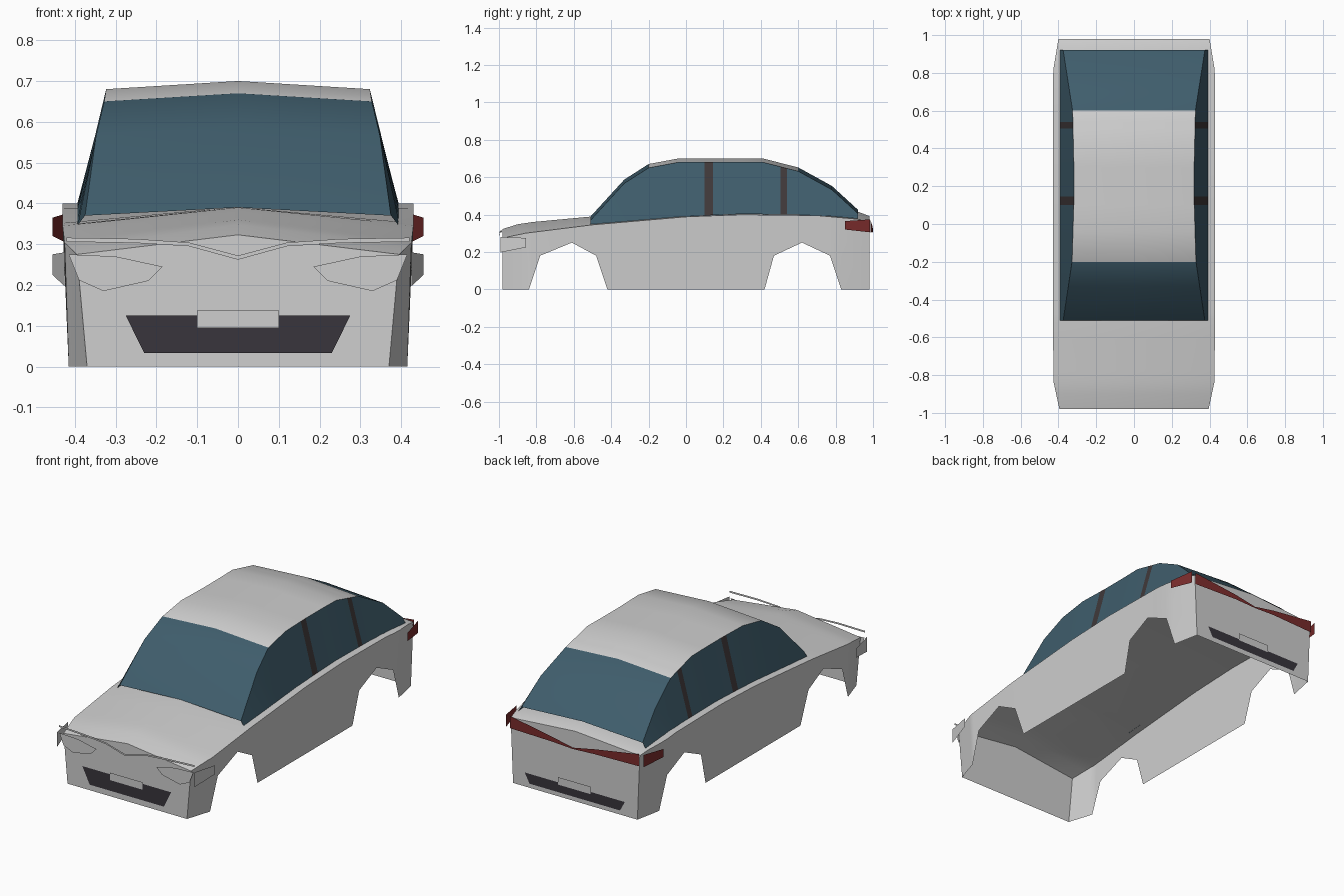
import bpy

cube = bpy.data.objects.get("Cube")
if cube:
    bpy.data.objects.remove(cube)


def material(name, rgb):
    m = bpy.data.materials.new(name)
    m.use_nodes = True
    m.diffuse_color = (*rgb, 1)
    m.node_tree.nodes["Principled BSDF"].inputs["Base Color"].default_value = (*rgb, 1)
    return m


PAINT = material("light grey paint", (0.62, 0.62, 0.62))
GLASS = material("blue tinted glass", (0.05, 0.11, 0.15))
PILLAR = material("dark brown trim", (0.05, 0.04, 0.042))
GRILLE = material("dark grille", (0.04, 0.035, 0.045))
RED = material("red lamp", (0.2, 0.025, 0.025))


def build(name, verts, faces, mats, smooth=False, rule=None):
    mesh = bpy.data.meshes.new(name)
    mesh.from_pydata(verts, [], faces)
    for m in mats:
        mesh.materials.append(m)
    if rule:
        for p in mesh.polygons:
            p.material_index = rule(p.center, p.normal)
    ob = bpy.data.objects.new(name, mesh)
    bpy.context.collection.objects.link(ob)
    if smooth:
        bpy.ops.object.select_all(action="DESELECT")
        ob.select_set(True)
        bpy.context.view_layer.objects.active = ob
        bpy.ops.object.shade_smooth_by_angle(angle=0.45)
    return ob


def along(points, y):
    """Linear interpolation through (y, value) points."""
    if y <= points[0][0]:
        return points[0][1]
    for (a, u), (b, v) in zip(points, points[1:]):
        if y <= b:
            return u + (v - u) * (y - a) / (b - a)
    return points[-1][1]


def loft(sections):
    """Join open five-point sections into strips."""
    n = len(sections[0])
    verts = [p for s in sections for p in s]
    faces = [(i * n + j, i * n + j + 1, i * n + n + j + 1, i * n + n + j)
             for i in range(len(sections) - 1) for j in range(n - 1)]
    return verts, faces


# Body shell: open underneath, with wheel arches in the lower edge
ARCH = [(-.84, 0), (-.78, .18), (-.61, .25), (-.48, .18), (-.42, 0),
        (.42, 0), (.47, .18), (.62, .25), (.77, .18), (.83, 0)]
BELT = [(-.98, .275), (-.86, .3), (-.5, .345), (0, .388), (.3, .4),
        (.7, .395), (.92, .375), (.98, .362)]
CREST = [(-.98, .323), (-.9, .348), (-.82, .36), (-.5, .39), (0, .4),
         (.7, .405), (.92, .415), (.98, .392)]
TOP_WIDTH = [(-.98, .395), (-.84, .425), (-.5, .43), (.8, .43), (.98, .4)]
LOW_WIDTH = [(-.98, .37), (-.84, .415), (.83, .415), (.98, .385)]

stations = sorted({p[0] for prof in (ARCH, BELT, CREST) for p in prof})
sections = []
for y in stations:
    low, belt = along(ARCH, y), along(BELT, y)
    w0, w1 = along(LOW_WIDTH, y), along(TOP_WIDTH, y)
    w0 += (w1 - w0) * low / belt
    sections.append([(-w0, y, low), (-w1, y, belt), (0, y, along(CREST, y)),
                     (w1, y, belt), (w0, y, low)])
verts, faces = loft(sections)
last = len(verts) - 5
faces += [(4, 3, 2, 1, 0), tuple(range(last, last + 5))]
build("body_shell", verts, faces, [PAINT], True)

# Cabin: roof, windscreens, side windows and pillars
ROOF = [(-.51, .39), (-.33, .587), (-.2, .67), (-.04, .7), (.41, .7),
        (.6, .652), (.78, .553), (.92, .425)]
ROOF_WIDTH = [(-.51, .375), (-.2, .328), (.2, .316), (.6, .325), (.92, .375)]
PILLARS = [(.1, .145), (.505, .54)]
stations = sorted({p[0] for p in ROOF} | {.3} | {y for p in PILLARS for y in p})
sections = []
for y in stations:
    z, w, belt = along(ROOF, y), along(ROOF_WIDTH, y), along(BELT, y) + .003
    edge = max(z - .02, belt + .012)
    sections.append([(-.393, y, belt), (-w, y, edge), (0, y, z),
                     (w, y, edge), (.393, y, belt)])
verts, faces = loft(sections)


def cabin_colour(c, n):
    if abs(c.x) > .25:
        return 2 if any(a < c.y < b for a, b in PILLARS) else 1
    return 0 if -.2 < c.y < .6 else 1


build("cabin", verts, faces, [PAINT, GLASS, PILLAR], True, cabin_colour)


# Plates on the nose and tail: outline in (x, z), facing along y
def plate(name, outline, y, mat):
    build(name, [(x, y, z) for x, z in outline], [tuple(range(len(outline)))], [mat])


def trapezoid(top, bottom, z1, z0):
    return [(-bottom, z0), (bottom, z0), (top, z1), (-top, z1)]


plate("front_grille", trapezoid(.275, .23, .125, .033), -.984, GRILLE)
plate("front_number_plate", trapezoid(.1, .1, .137, .095), -.989, PAINT)
plate("rear_grille", trapezoid(.31, .28, .08, .025)[::-1], .984, GRILLE)
plate("rear_number_plate", trapezoid(.1, .1, .112, .07)[::-1], .989, PAINT)


# Bands across the nose and tail: columns of (x, y, low z, high z), mirrored
def band(name, half, mat):
    columns = [(-x, y, a, b) for x, y, a, b in reversed(half[1:])] + half
    build(name, *loft([[(x, y, a), (x, y, b)] for x, y, a, b in columns]), [mat])


band("nose_strip", [(0, -1, .262, .272), (.12, -.998, .295, .304),
                    (.25, -.994, .303, .313), (.42, -.985, .306, .316)], PAINT)
band("tail_lamp_band", [(0, 1, .3, .308), (.13, .998, .306, .333),
                        (.4, .986, .305, .373)], RED)

# Lamps at the corners
for side, s in (("left", 1), ("right", -1)):
    lamp = [(.185, .245), (.22, .21), (.33, .185), (.39, .212), (.415, .275), (.3, .27)]
    plate(side + "_headlight", [(s * x, z) for x, z in lamp], -.987, PAINT)
    for name, y0, y1, za, zb, mat in (
            ("side_headlight", -.855, -.993, (.225, .275), (.197, .28), PAINT),
            ("side_tail_lamp", .85, .985, (.32, .365), (.305, .374), RED)):
        build(f"{side}_{name}",
              [(s * .455, y0, za[0]), (s * .425, y1, zb[0]),
               (s * .425, y1, zb[1]), (s * .455, y0, za[1])], [(0, 1, 2, 3)], [mat])
